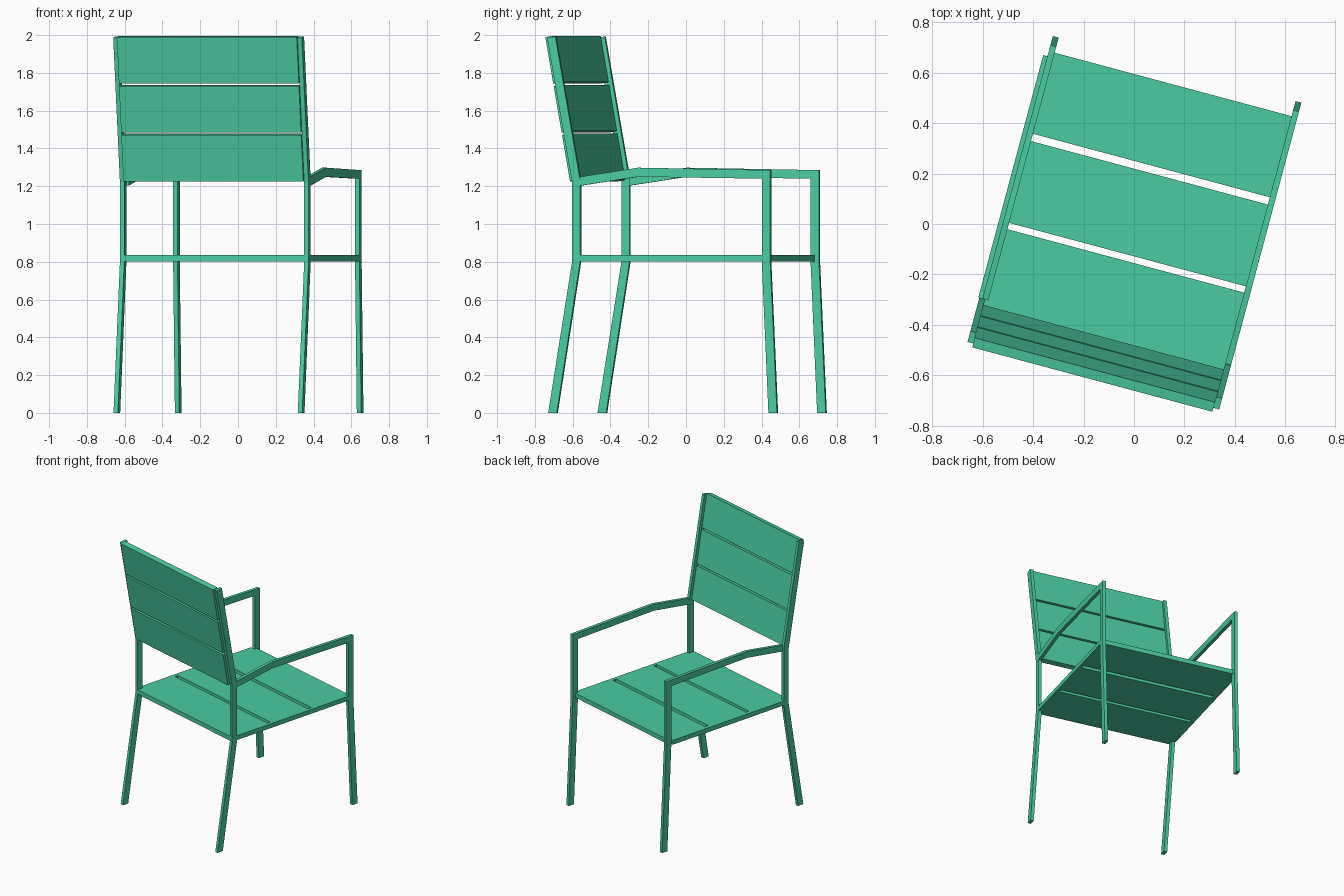
import bpy, bmesh, math

if "Cube" in bpy.data.objects:
    bpy.data.objects.remove(bpy.data.objects["Cube"])

TURN = math.radians(-15)      # whole chair is turned about z
IN, OUT = 0.493, 0.517        # inner and outer faces of the side frames

paint = bpy.data.materials.new("green_paint")
paint.diffuse_color = (0.07, 0.60, 0.36, 1)
paint.use_nodes = True
paint.node_tree.nodes["Principled BSDF"].inputs["Base Color"].default_value = paint.diffuse_color


def extrude_profile(name, profile, u0, u1):
    """Extrude a side profile (depth, height) across the width u0..u1."""
    bm = bmesh.new()
    face = bm.faces.new([bm.verts.new((u0, v, z)) for v, z in profile])
    ret = bmesh.ops.extrude_face_region(bm, geom=[face])
    verts = [g for g in ret["geom"] if isinstance(g, bmesh.types.BMVert)]
    bmesh.ops.translate(bm, verts=verts, vec=(u1 - u0, 0, 0))
    bmesh.ops.recalc_face_normals(bm, faces=bm.faces)
    mesh = bpy.data.meshes.new(name)
    bm.to_mesh(mesh)
    bm.free()
    mesh.materials.append(paint)
    ob = bpy.data.objects.new(name, mesh)
    ob.rotation_euler.z = TURN
    bpy.context.collection.objects.link(ob)
    return ob


def rect(v0, v1, z0, z1):
    return [(v0, z0), (v1, z0), (v1, z1), (v0, z1)]


back_post = [(-0.617, 0), (-0.570, 0), (-0.442, 0.80), (-0.442, 1.23),
             (-0.578, 1.993), (-0.623, 1.985), (-0.486, 1.22), (-0.486, 0.80)]
front_leg_arm = [(0.590, 0), (0.637, 0), (0.600, 0.80), (0.600, 1.285),
                 (-0.125, 1.298), (-0.442, 1.250), (-0.442, 1.203),
                 (-0.125, 1.250), (0.554, 1.240), (0.554, 0.80)]
seat_rail = rect(-0.442, 0.554, 0.802, 0.835)

# Side frames; the left leg and arm sit slightly further in than the post
for side, sign, shift in (("left", -1, 0.013), ("right", 1, 0)):
    extrude_profile(f"back_post_{side}", back_post, sign * IN, sign * OUT)
    extrude_profile(f"seat_rail_{side}", seat_rail, sign * IN, sign * (OUT + shift / 3))
    extrude_profile(f"front_leg_and_arm_{side}", front_leg_arm,
                    sign * IN + shift, sign * OUT + shift)

# Seat slats, front to back
for i, (v0, v1) in enumerate([(0.242, 0.575), (-0.124, 0.212), (-0.486, -0.150)]):
    extrude_profile(f"seat_slat_{i + 1}", rect(v0, v1, 0.802, 0.835), -IN, IN)

# Leaning back slats, set a little behind the posts
LEAN, THICK = 0.177, 0.039
for i in range(3):
    z0 = 1.226 + 0.259 * i
    z1 = z0 + 0.245
    v0, v1 = (-0.504 - LEAN * (z - 1.226) for z in (z0, z1))
    rise = THICK * LEAN
    extrude_profile(f"back_slat_{i + 1}",
                    [(v0, z0), (v0 + THICK, z0 + rise),
                     (v1 + THICK, z1 + rise), (v1, z1)], -IN, IN)
